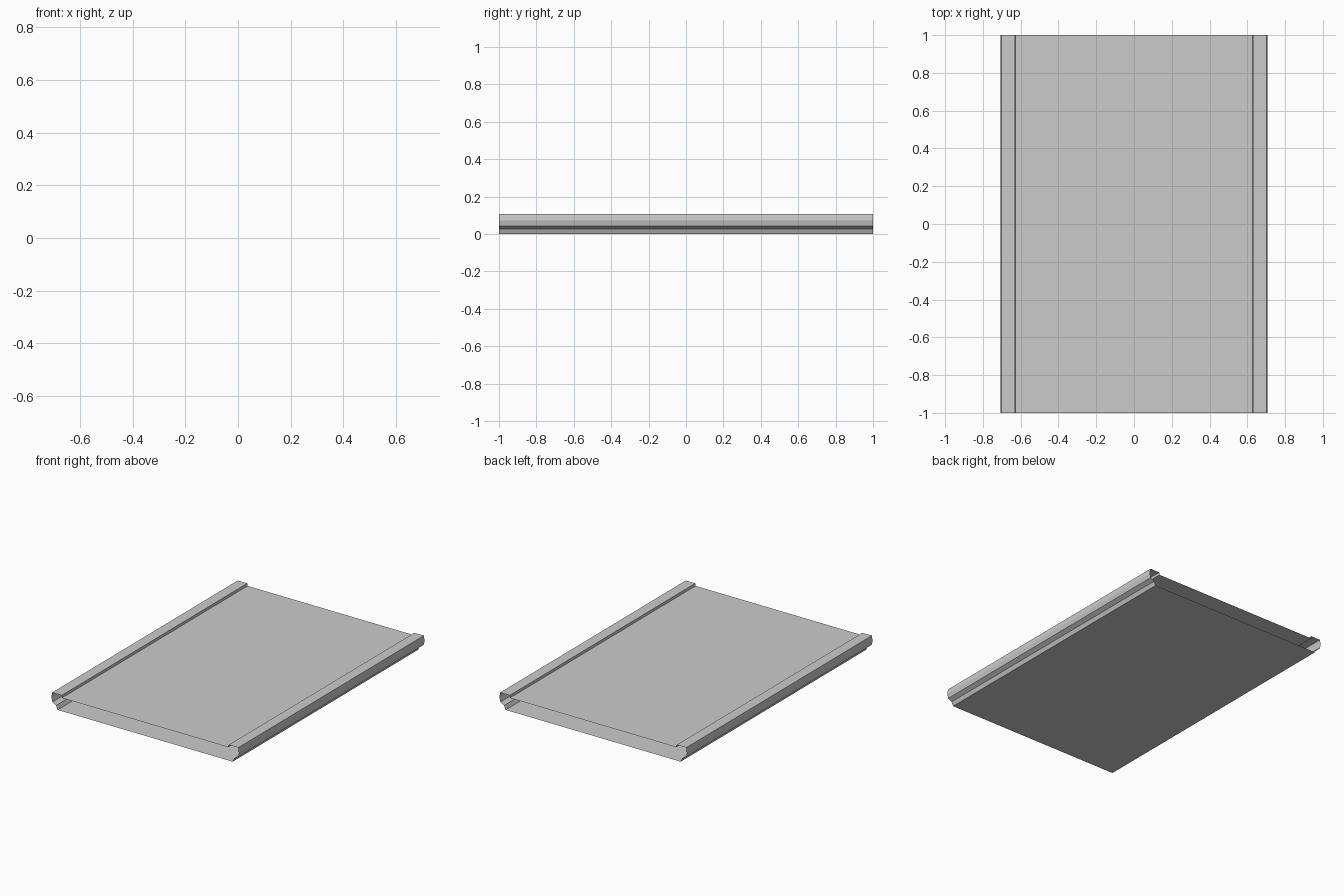
import bpy, bmesh

if "Cube" in bpy.data.objects:
    bpy.data.objects.remove(bpy.data.objects["Cube"])

# Right half of the open-ended panel's cross-section, bottom to top (x, z)
HALF = [
    (0.66, 0.0),     # bottom plate edge
    (0.672, 0.027),  # lower side wall
    (0.70, 0.043),   # undercut ledge
    (0.707, 0.072),  # slightly bulging outer wall
    (0.702, 0.107),  # rim outer edge
    (0.63, 0.107),   # rim inner edge
    (0.628, 0.09),   # recessed top plate edge
]


def extrude_tube(name, profile, y0, y1):
    """Sweep a closed profile along y, leaving both ends open."""
    bm = bmesh.new()
    front = [bm.verts.new((x, y0, z)) for x, z in profile]
    back = [bm.verts.new((x, y1, z)) for x, z in profile]
    n = len(profile)
    for i in range(n):
        j = (i + 1) % n
        bm.faces.new((front[i], back[i], back[j], front[j])[::-1])
    bm.normal_update()
    # make sure the bottom plate faces down, so the whole shell faces out
    low = min(bm.faces, key=lambda f: f.calc_center_median().z)
    if low.normal.z > 0:
        bmesh.ops.reverse_faces(bm, faces=bm.faces[:])
    mesh = bpy.data.meshes.new(name)
    bm.to_mesh(mesh)
    bm.free()
    obj = bpy.data.objects.new(name, mesh)
    bpy.context.collection.objects.link(obj)
    return obj


# Whole panel: right half plus its mirror image
profile = HALF + [(-x, z) for x, z in reversed(HALF)]
extrude_tube("hollow_panel", profile, -1.0, 1.0)
